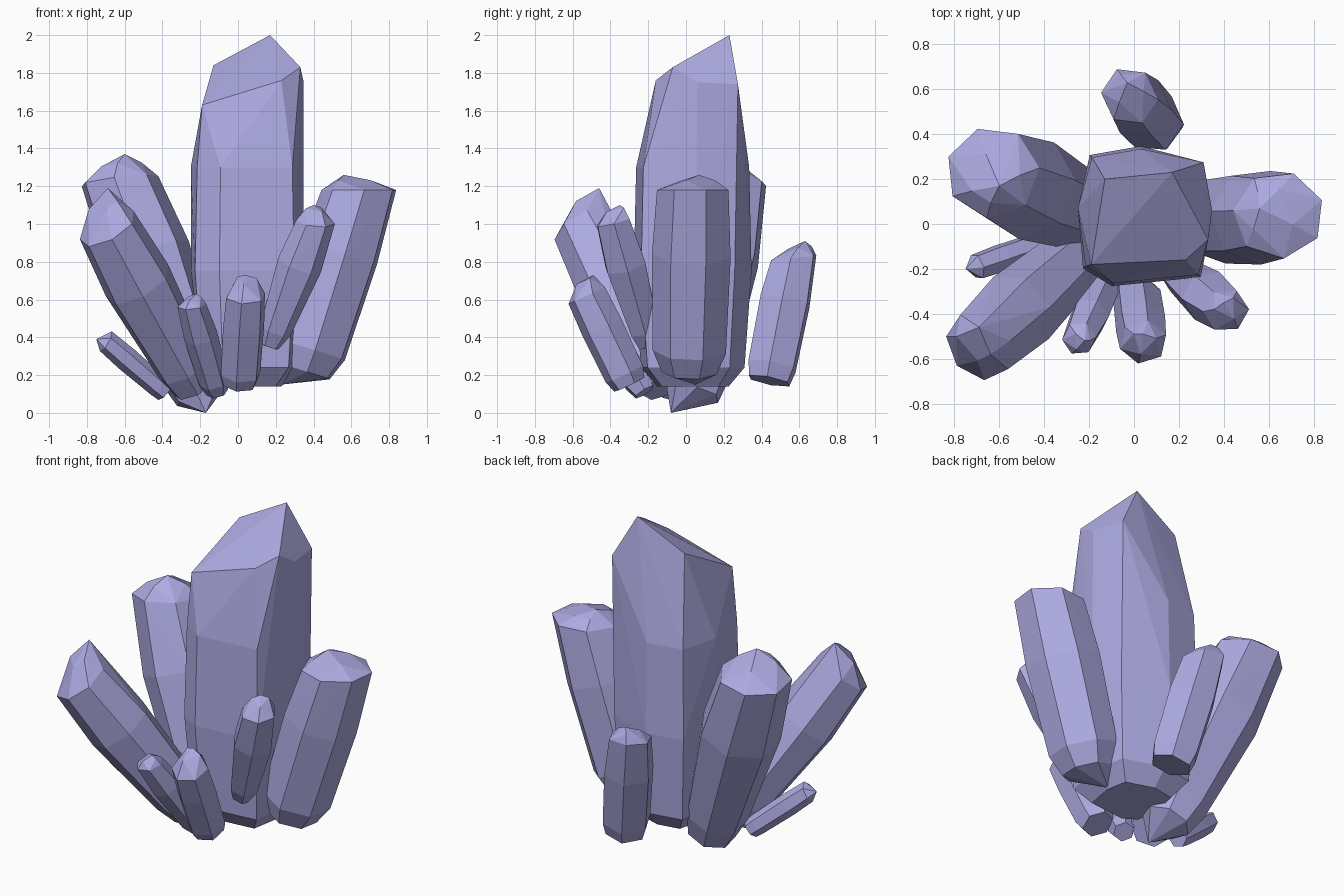
import bpy, bmesh, math
from mathutils import Vector

if "Cube" in bpy.data.objects:
    bpy.data.objects.remove(bpy.data.objects["Cube"])

violet = bpy.data.materials.new("violet_mineral")
violet.diffuse_color = (0.42, 0.405, 0.76, 1)
violet.use_nodes = True
violet.node_tree.nodes["Principled BSDF"].inputs["Base Color"].default_value = violet.diffuse_color


def hull_object(name, points):
    """Flat-faced solid wrapped around the given points."""
    bm = bmesh.new()
    for p in points:
        bm.verts.new(p)
    bmesh.ops.convex_hull(bm, input=bm.verts[:])
    loose = [v for v in bm.verts if not v.link_faces]
    bmesh.ops.delete(bm, geom=loose, context='VERTS')
    bmesh.ops.recalc_face_normals(bm, faces=bm.faces[:])
    me = bpy.data.meshes.new(name)
    bm.to_mesh(me)
    bm.free()
    me.materials.append(violet)
    ob = bpy.data.objects.new(name, me)
    bpy.context.collection.objects.link(ob)


def crystal(name, foot, head, tip, radii, cap, sides=6, roll=0.0, blunt=0.0, root=None):
    """Leaning prism: foot, swollen middle, shoulder cut by the plane with normal cap,
    off-centre tip (optionally blunted by extra facets) and optional root point."""
    foot, head, cap, tip = Vector(foot), Vector(head), Vector(cap), Vector(tip)
    axis = head - foot
    d = axis.normalized()
    u = Vector((0, 0, 1)).cross(d).normalized()
    v = d.cross(u)
    pts = [tip] + ([Vector(root)] if root else [])
    for t, r in zip((0, 0.12, 0.65, 1), radii):
        for i in range(sides):
            a = roll + math.tau * i / sides
            off = (u * math.cos(a) + v * math.sin(a)) * r
            if t == 1:
                off -= d * (off.dot(cap) / d.dot(cap))
            p = foot + axis * t + off
            pts.append(p)
            if t == 1 and blunt and i % 2 == 0:
                pts.append(p.lerp(tip, 0.45) + d * blunt)
    hull_object(name, pts)


# Tall central crystal: irregular section swept up to a slanted, faceted cap
section = [(-0.25, 0.07), (-0.2, 0.31), (0.03, 0.35), (0.31, 0.26),
           (0.35, 0.05), (0.3, -0.24), (-0.1, -0.28), (-0.23, -0.2)]
cap_points = [(-0.19, -0.18, 1.63), (0.23, -0.16, 1.76), (0.33, -0.07, 1.83), (0.348, 0.06, 1.75),
              (0.17, 0.23, 2.0), (-0.13, 0.2, 1.84), (0.31, 0.275, 1.74)]
rings = [(0.14, 0.6), (0.24, 0.87), (0.75, 0.99), (1.3, 0.95)]
body = [(0.05 + (x - 0.05) * s, 0.04 + (y - 0.04) * s, z)
        for z, s in rings for x, y in section]
hull_object("central_crystal", body + cap_points + [(-0.25, 0.07, 1.3)])

# Large side crystals
crystal("back_left_crystal", (-0.2, 0.04, 0.09), (-0.63, 0.23, 1.23), (-0.6, 0.17, 1.37),
        (0.14, 0.18, 0.235, 0.205), (-0.12, 0.1, 1), 7, 0.3, 0.02, (-0.17, -0.08, 0))
crystal("front_left_crystal", (-0.23, -0.12, 0.14), (-0.69, -0.545, 0.98), (-0.69, -0.46, 1.19),
        (0.12, 0.15, 0.19, 0.165), (-0.45, -0.4, 0.8), 7, 0.2, 0.045)
crystal("right_crystal", (0.35, 0.02, 0.22), (0.645, 0.04, 1.18), (0.56, 0.07, 1.26),
        (0.15, 0.2, 0.215, 0.195), (0.0, 0, 1), 7, 0.5, 0.015, (0.23, 0.05, 0.15))
crystal("back_crystal", (0.1, 0.44, 0.17), (-0.02, 0.57, 0.82), (-0.03, 0.63, 0.91),
        (0.12, 0.14, 0.145, 0.125), (0, -0.1, 1), 6, 0.2, 0.015)

# Small crystals around the front
crystal("front_right_crystal", (0.17, -0.2, 0.36), (0.41, -0.385, 1.01), (0.4, -0.35, 1.1),
        (0.06, 0.085, 0.12, 0.1), (0.1, -0.25, 1), 6, 0.2, 0.03)
crystal("front_crystal", (0.01, -0.3, 0.15), (0.04, -0.525, 0.62), (0.04, -0.49, 0.73),
        (0.09, 0.11, 0.115, 0.108), (0, -0.45, 1), 6, 0.2, 0.04)
crystal("front_left_small_crystal", (-0.11, -0.22, 0.11), (-0.245, -0.51, 0.57), (-0.22, -0.52, 0.63),
        (0.06, 0.08, 0.09, 0.075), (-0.1, -0.3, 1), 6, 0.5, 0.015)
crystal("far_left_small_crystal", (-0.385, -0.08, 0.11), (-0.7, -0.19, 0.38), (-0.75, -0.2, 0.39),
        (0.055, 0.06, 0.065, 0.06), (-0.6, -0.2, 0.35), 6, 0.3)
